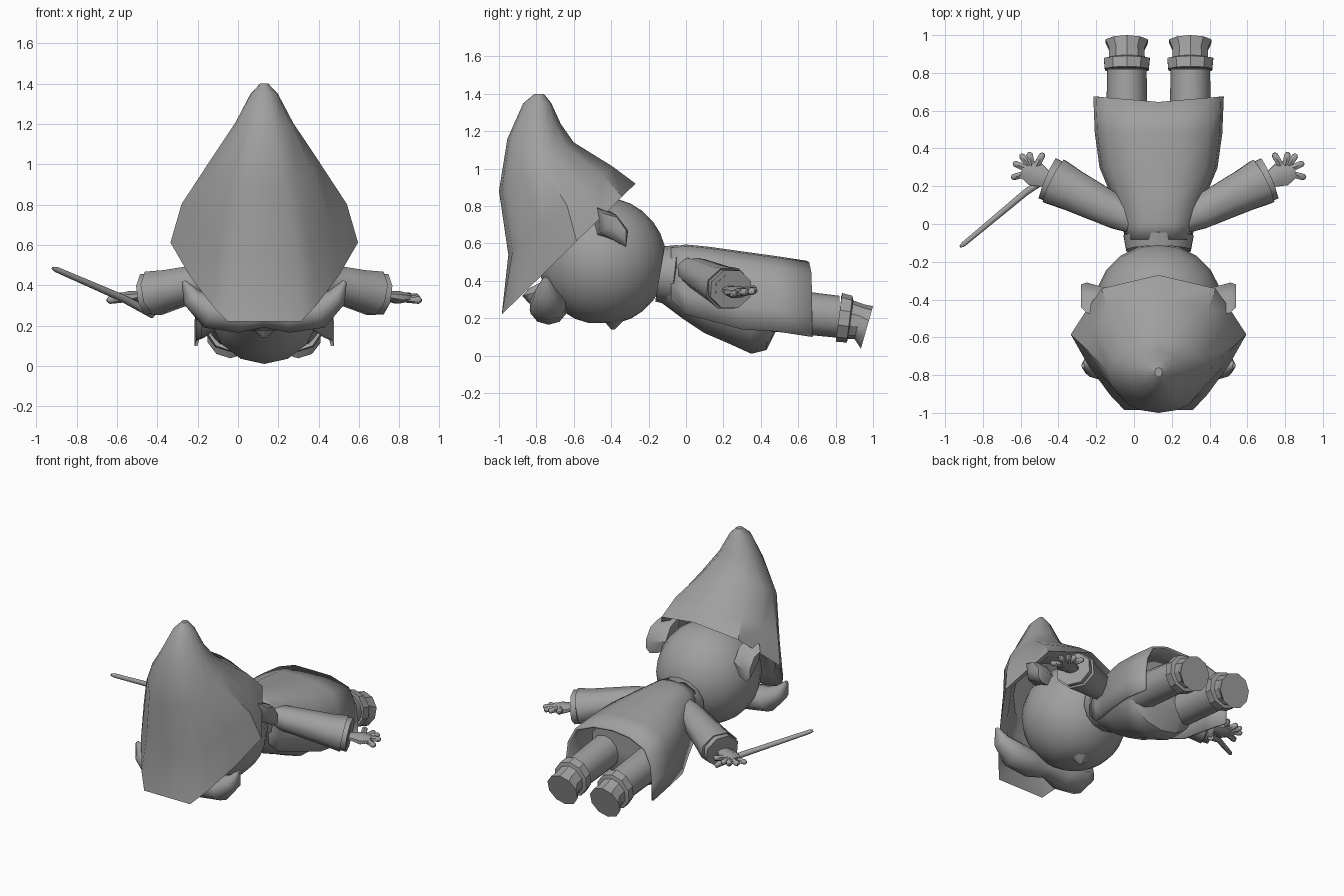
import bpy, bmesh, math
from mathutils import Vector

CX = 0.13  # the figure's mirror line
grey = bpy.data.materials.new("plain_grey")
grey.diffuse_color = (0.35, 0.35, 0.35, 1)


def finish(name, bm, angle=45):
    bmesh.ops.recalc_face_normals(bm, faces=bm.faces)
    me = bpy.data.meshes.new(name)
    bm.to_mesh(me)
    bm.free()
    me.materials.append(grey)
    ob = bpy.data.objects.new(name, me)
    bpy.context.collection.objects.link(ob)
    bpy.ops.object.select_all(action='DESELECT')
    ob.select_set(True)
    bpy.context.view_layer.objects.active = ob
    bpy.ops.object.shade_smooth_by_angle(angle=math.radians(angle))
    return ob


def skin(name, rings, caps=True, closed=True, angle=45):
    """Joins equal rings of points into a surface."""
    bm = bmesh.new()
    vs = [[bm.verts.new(p) for p in r] for r in rings]
    n = len(rings[0])
    for a, b in zip(vs, vs[1:]):
        for i in range(n if closed else n - 1):
            j = (i + 1) % n
            bm.faces.new((a[i], a[j], b[j], b[i]))
    if caps:
        bm.faces.new(vs[0])
        bm.faces.new(vs[-1])
    return finish(name, bm, angle)


def oval(f, b, w, cx=CX, n=14):
    """Ring through two points (y, z) on the side profile, with half width w."""
    pts = []
    for i in range(n):
        t = 2 * math.pi * i / n
        k = (1 - math.cos(t)) / 2
        pts.append((cx + w * math.sin(t), f[0] + (b[0] - f[0]) * k, f[1] + (b[1] - f[1]) * k))
    return pts


def tube(name, pts, radii, n=8, squash=1.0):
    """Round tube along a path, squash flattens it vertically."""
    pts = [Vector(p) for p in pts]
    rings = []
    for i, p in enumerate(pts):
        d = (pts[min(i + 1, len(pts) - 1)] - pts[max(i - 1, 0)]).normalized()
        u = d.cross(Vector((0, 0, 1))).normalized()
        v = u.cross(d)
        rings.append([p + radii[i] * (u * math.cos(t) + v * math.sin(t) * squash)
                      for t in (2 * math.pi * (k + 0.5) / n for k in range(n))])
    return skin(name, rings, angle=50)


# Head and chin
bm = bmesh.new()
bmesh.ops.create_uvsphere(bm, u_segments=20, v_segments=14, radius=0.342)
for v in bm.verts:
    v.co += Vector((CX, -0.445, 0.505))
    v.co.z = max(v.co.z, 0.175)
finish("head", bm, 60)
skin("chin", [oval((-0.45, 0.2), (-0.32, 0.2), 0.08, n=8),
              oval((-0.40, 0.14), (-0.38, 0.14), 0.01, n=8)])

# Hat: angular brim outline turning into a round, bent cone
half = [(0, 0.39), (0.11, 0.55), (0.33, 0.80), (0.56, 1.0), (0.72, 0.84), (0.9, 0.65), (1.0, 0.0)]
outline = [(0, 0)] + half + [(s, -w) for s, w in reversed(half[:-1])]


def hat_ring(f, b, w, rnd):
    pts = []
    for s, k in outline:
        if rnd > 0:
            c = math.copysign(2 * math.sqrt(max(s * (1 - s), 0)), k) if k else 0
            if s == 0 and k:
                s, c = 0.04, math.copysign(0.39, k)
            k = k * (1 - rnd) + c * rnd
        pts.append((CX + w * k, f[0] + (b[0] - f[0]) * s, f[1] + (b[1] - f[1]) * s))
    return pts


skin("hat", [hat_ring((-0.87, 0.62), (-0.50, 0.92), 0.30, 0.5),
             hat_ring((-0.92, 0.33), (-0.33, 0.90), 0.41, 0),
             hat_ring((-0.985, 0.22), (-0.27, 0.92), 0.465, 0),
             hat_ring((-0.95, 0.54), (-0.39, 1.01), 0.41, 0.1),
             hat_ring((-1.0, 0.88), (-0.60, 1.14), 0.265, 0.7),
             hat_ring((-0.955, 1.16), (-0.67, 1.24), 0.145, 1),
             hat_ring((-0.87, 1.35), (-0.72, 1.35), 0.068, 1),
             hat_ring((-0.81, 1.40), (-0.76, 1.40), 0.02, 1)], angle=40)

# Moustache with upturned tips
tube("moustache", [(CX + x, y, z) for x, y, z in
     [(-0.40, -0.75, 0.42), (-0.36, -0.75, 0.34), (-0.27, -0.74, 0.27), (-0.12, -0.735, 0.25),
      (0, -0.72, 0.25), (0.12, -0.735, 0.25), (0.27, -0.74, 0.27), (0.36, -0.75, 0.34), (0.40, -0.75, 0.42)]],
     [0.012, 0.06, 0.10, 0.10, 0.07, 0.10, 0.10, 0.06, 0.012], 10, 0.85)
skin("nose", [oval((-0.84, 0.28), (-0.72, 0.28), 0.05, n=8), oval((-0.875, 0.32), (-0.72, 0.36), 0.07, n=8),
              oval((-0.84, 0.36), (-0.72, 0.42), 0.05, n=8)])

# Body with round belly
skin("body", [oval((-0.14, 0.29), (-0.08, 0.57), 0.15), oval((-0.02, 0.20), (-0.02, 0.56), 0.18),
              oval((0.10, 0.12), (0.08, 0.56), 0.21), oval((0.24, 0.06), (0.22, 0.55), 0.25),
              oval((0.35, 0.01), (0.33, 0.53), 0.27), oval((0.43, 0.03), (0.42, 0.51), 0.275),
              oval((0.49, 0.15), (0.50, 0.49), 0.27)], angle=40)

# Coat: shell over the back, open at the belly
cross = [(-1, 0), (-1, 0.3), (-0.96, 0.6), (-0.8, 0.86), (-0.42, 0.98), (0, 1)]
cross += [(-x, k) for x, k in reversed(cross[:-1])]
coat = skin("coat", [[(CX + w * x, y + bow * abs(x), zb + (zt - zb) * k) for x, k in cross]
            for y, bow, zt, zb, w in [(-0.08, 0, 0.575, 0.30, 0.17), (0, 0, 0.587, 0.22, 0.185),
                                      (0.12, 0, 0.575, 0.19, 0.23), (0.30, 0, 0.55, 0.14, 0.305),
                                      (0.48, 0, 0.525, 0.13, 0.33), (0.645, 0.03, 0.50, 0.10, 0.338)]],
            caps=False, closed=False)
sol = coat.modifiers.new("thickness", 'SOLIDIFY')
sol.thickness = 0.015
sol.offset = 0

# Collar
skin("collar", [oval((-0.15, 0.31), (-0.10, 0.57), 0.14), oval((-0.165, 0.29), (-0.115, 0.585), 0.175),
                oval((-0.08, 0.27), (-0.045, 0.592), 0.19), oval((-0.06, 0.31), (-0.03, 0.56), 0.16)], angle=35)

for s, side in ((-1, "left"), (1, "right")):
    def at(x, y, z):
        return (CX + s * x, y, z)

    # Leg with boot cuff and sole
    lx = CX + s * 0.168
    skin(side + "_leg", [oval(f, b, w, lx, 12) for f, b, w in
         [((0.35, 0.14), (0.35, 0.38), 0.11), ((0.82, 0.095), (0.82, 0.32), 0.105)]])
    skin(side + "_boot", [oval(f, b, w, lx, 10) for f, b, w in
         [((0.81, 0.09), (0.83, 0.32), 0.10), ((0.80, 0.075), (0.835, 0.335), 0.122),
          ((0.86, 0.07), (0.89, 0.32), 0.128), ((0.865, 0.09), (0.895, 0.295), 0.10),
          ((0.90, 0.09), (0.95, 0.275), 0.098), ((0.935, 0.038), (1.0, 0.265), 0.118)]], angle=35)

    # Ear
    ear = [[at(x, y, z) for y, z in prof] for x, prof in
           [(0.27, [(-0.50, 0.80), (-0.40, 0.77), (-0.34, 0.68), (-0.36, 0.60), (-0.48, 0.64)]),
            (0.38, [(-0.47, 0.79), (-0.37, 0.75), (-0.31, 0.67), (-0.32, 0.58), (-0.46, 0.66)]),
            (0.41, [(-0.44, 0.76), (-0.37, 0.74), (-0.32, 0.67), (-0.32, 0.61), (-0.42, 0.69)])]]
    skin(side + "_ear", ear)

    # Sleeve with folded, hollow cuff
    tube(side + "_sleeve", [at(0.08, 0.00, 0.47), at(0.22, 0.06, 0.44), at(0.46, 0.18, 0.38), at(0.55, 0.225, 0.36),
                            at(0.55, 0.225, 0.36), at(0.585, 0.24, 0.355), at(0.585, 0.24, 0.355),
                            at(0.50, 0.20, 0.37)],
         [0.07, 0.095, 0.12, 0.135, 0.122, 0.125, 0.095, 0.08], 8, 0.88)

    # Hand with spread fingers
    tube(side + "_palm", [at(0.52, 0.21, 0.36), at(0.60, 0.24, 0.35), at(0.66, 0.27, 0.34), at(0.72, 0.29, 0.34)],
         [0.04, 0.05, 0.075, 0.045], 8, 0.45)
    for i, (tx, ty, tz) in enumerate([(0.78, 0.245, 0.325), (0.77, 0.325, 0.34), (0.73, 0.37, 0.345),
                                      (0.685, 0.38, 0.35), (0.61, 0.375, 0.36)]):
        b, t = Vector(at(0.665, 0.275, 0.34)), Vector(at(tx, ty, tz))
        tube(f"{side}_finger_{i}", [b, b.lerp(t, 0.6), b.lerp(t, 0.9), t], [0.022, 0.02, 0.019, 0.008], 6)

# Wand in the left hand
tube("wand", [(-0.92, -0.12, 0.485), (-0.90, -0.105, 0.478), (-0.57, 0.17, 0.335), (-0.42, 0.27, 0.255)],
     [0.007, 0.014, 0.019, 0.021], 8)
